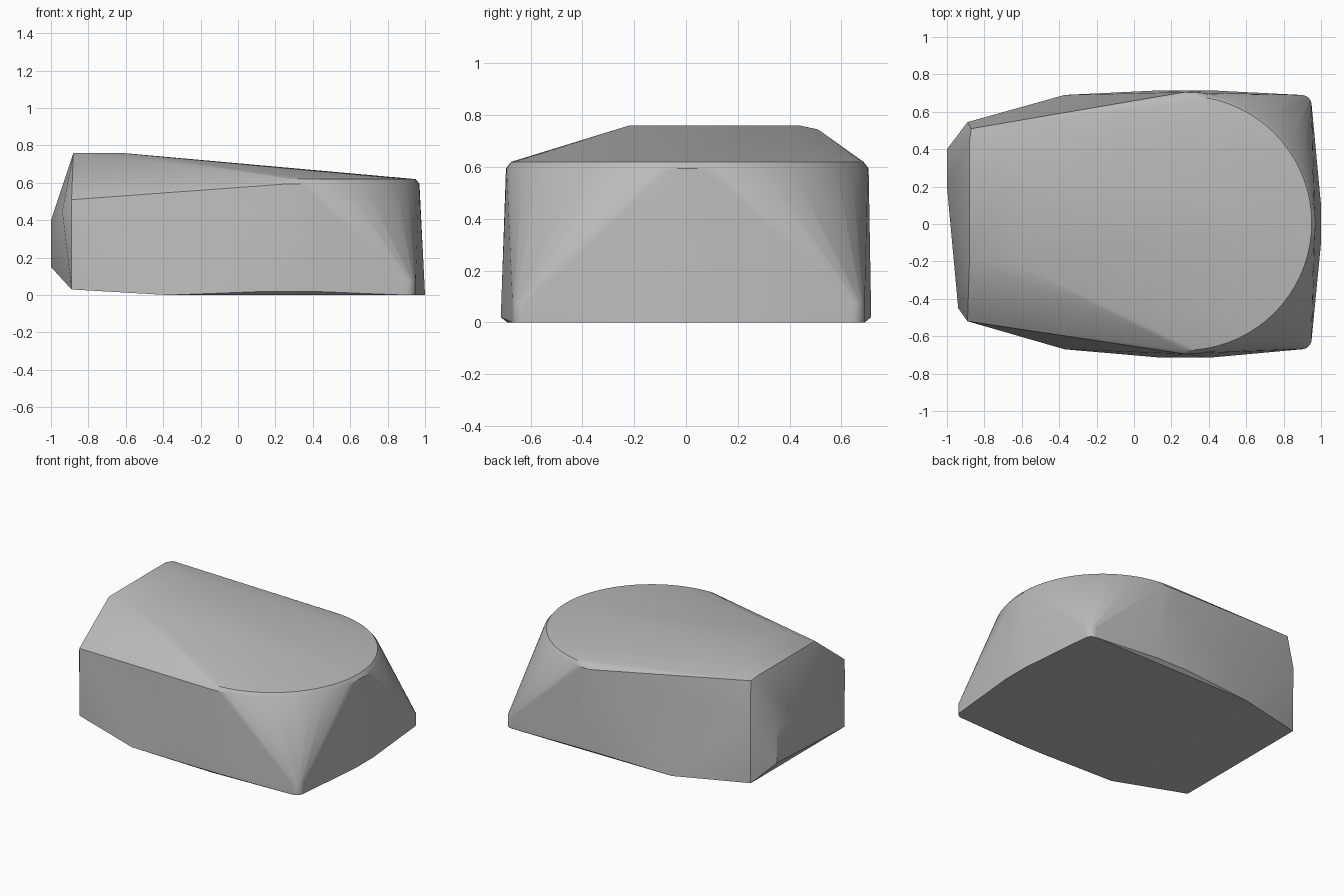
import bpy, bmesh, math

if "Cube" in bpy.data.objects:
    bpy.data.objects.remove(bpy.data.objects["Cube"], do_unlink=True)

grey = bpy.data.materials.new("plain grey")
grey.use_nodes = True
colour = (0.5, 0.5, 0.5, 1)
grey.diffuse_color = colour
grey.node_tree.nodes["Principled BSDF"].inputs["Base Color"].default_value = colour


def arc(cx, cy, z, radius, start, end, steps):
    """Points along a level circular arc, angles in degrees."""
    angles = [math.radians(start + (end - start) * i / steps) for i in range(steps + 1)]
    return [(cx + radius * math.cos(a), cy + radius * math.sin(a), z) for a in angles]


points = []

# Half-round top rim with a small chamfer
points += arc(0.27, 0.005, 0.62, 0.68, -90, 90, 36)
points += arc(0.27, 0.005, 0.595, 0.70, -90, 90, 36)

# Raised end of the sloping top
points += [(-0.88, -0.2, 0.76), (-0.88, 0.44, 0.76), (-0.87, 0.51, 0.745),
           (-0.62, -0.22, 0.76), (-0.62, 0.36, 0.76)]

# Corners and bulge of the narrow end
points += [(-0.89, -0.52, 0.51), (-0.89, 0.545, 0.5),
           (-0.89, -0.52, 0.03), (-0.89, 0.54, 0.03),
           (-0.94, -0.45, 0.45), (-1, 0.2, 0.4), (-1, 0.4, 0.4), (-1, 0.4, 0.15)]

# Long sides of the base, bowed outwards
points += [(-0.37, -0.67, 0), (-0.37, 0.69, 0)]
for side in (-1, 1):
    points += [(0.15, side * 0.715, 0.02), (0.4, side * 0.715, 0.02),
               (0.27, side * 0.69, 0)]

# Rounded corners and bowed edge of the wide end
for z in (0, 0.08):
    points += arc(0.895, 0.635, z, 0.055, 0, 90, 6)
    points += arc(0.895, -0.615, z, 0.055, -90, 0, 6)
points += [(1, -0.1, 0), (1, 0.1, 0)]

# Skin the outline points as one solid body
bm = bmesh.new()
for p in points:
    bm.verts.new(p)
result = bmesh.ops.convex_hull(bm, input=bm.verts[:])
bmesh.ops.delete(bm, geom=[v for v in bm.verts if not v.link_faces], context="VERTS")
bmesh.ops.dissolve_limit(bm, angle_limit=math.radians(0.5),
                         verts=bm.verts[:], edges=bm.edges[:])
bmesh.ops.recalc_face_normals(bm, faces=bm.faces[:])

mesh = bpy.data.meshes.new("body")
bm.to_mesh(mesh)
bm.free()
mesh.materials.append(grey)
body = bpy.data.objects.new("body", mesh)
bpy.context.collection.objects.link(body)

# Smooth the gentle transitions and keep the hard edges
bpy.context.view_layer.objects.active = body
body.select_set(True)
bpy.ops.object.shade_smooth_by_angle(angle=math.radians(30))
